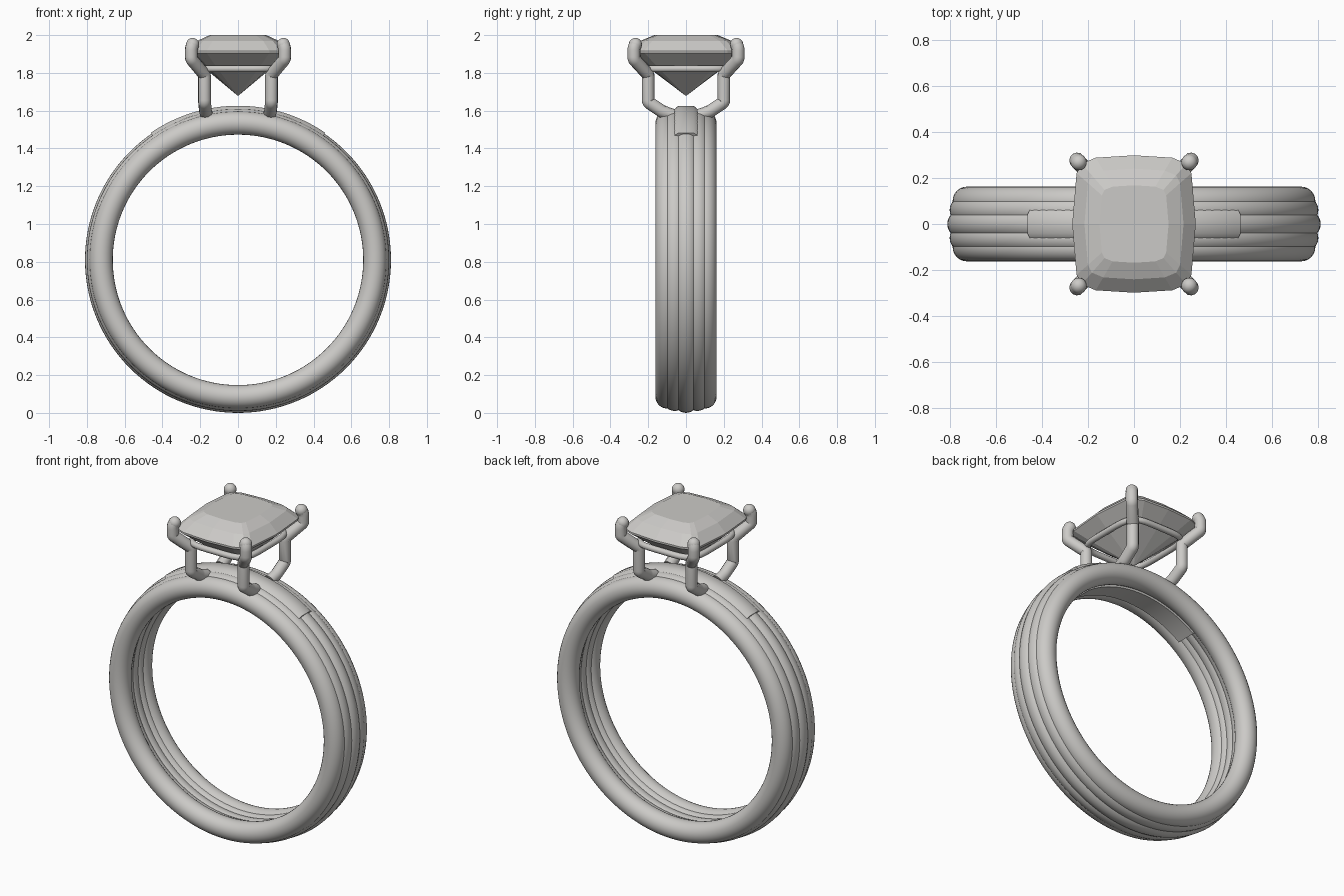
import bpy, bmesh, math
from mathutils import Vector

old = bpy.data.objects.get("Cube")
if old:
    bpy.data.objects.remove(old, do_unlink=True)


def material(name, rgb, metallic=0.0):
    m = bpy.data.materials.new(name)
    m.use_nodes = True
    m.diffuse_color = (*rgb, 1)
    m.node_tree.nodes["Principled BSDF"].inputs["Base Color"].default_value = (*rgb, 1)
    return m


METAL = material("pale metal", (0.60, 0.59, 0.57))
STONE = material("grey stone", (0.60, 0.59, 0.57))
CENTRE = 0.81  # height of the band's axis


def mesh_object(name, bm, mat, smooth):
    bmesh.ops.recalc_face_normals(bm, faces=bm.faces)
    me = bpy.data.meshes.new(name)
    bm.to_mesh(me)
    bm.free()
    me.materials.append(mat)
    ob = bpy.data.objects.new(name, me)
    bpy.context.collection.objects.link(ob)
    if smooth:
        bpy.ops.object.select_all(action='DESELECT')
        ob.select_set(True)
        bpy.context.view_layer.objects.active = ob
        bpy.ops.object.shade_smooth_by_angle(angle=math.radians(40))
    return ob


def loft(bm, rings, closed=False):
    """Skin rings of points; cap the ends unless closed."""
    vs = [[bm.verts.new(p) for p in r] for r in rings]
    n = len(vs[0])
    pairs = list(zip(vs, vs[1:])) + ([(vs[-1], vs[0])] if closed else [])
    for a, b in pairs:
        for i in range(n):
            j = (i + 1) % n
            bm.faces.new((a[i], a[j], b[j], b[i]))
    if not closed:
        bm.faces.new(vs[0])
        bm.faces.new(vs[-1])


def strand(name, y, major, minor):
    bpy.ops.mesh.primitive_torus_add(
        major_radius=major, minor_radius=minor, major_segments=128,
        minor_segments=24, location=(0, y, CENTRE), rotation=(math.pi / 2, 0, 0))
    ob = bpy.context.object
    ob.name = name
    ob.data.materials.append(METAL)
    bpy.ops.object.shade_smooth_by_angle(angle=math.radians(40))


def tube(name, points, radius, cyclic=False, bend=0.04):
    """Round wire along a path with softened corners and domed ends."""
    pts = [Vector(p) for p in points]
    path = [pts[0]]
    if cyclic:
        path = pts
    else:
        for a, b, c in zip(pts, pts[1:], pts[2:]):
            s = b + (a - b).normalized() * bend
            e = b + (c - b).normalized() * bend
            for k in range(6):
                t = k / 5
                path.append(s * (1 - t) ** 2 + b * 2 * t * (1 - t) + e * t * t)
        path.append(pts[-1])
    cu = bpy.data.curves.new(name, 'CURVE')
    cu.dimensions = '3D'
    cu.bevel_depth = radius
    cu.bevel_resolution = 4
    cu.use_fill_caps = True
    sp = cu.splines.new('POLY')
    sp.points.add(len(path) - 1)
    for p, q in zip(sp.points, path):
        p.co = (*q, 1)
    sp.use_cyclic_u = cyclic
    sp.use_smooth = True
    cu.materials.append(METAL)
    bpy.context.collection.objects.link(bpy.data.objects.new(name, cu))


def ball(name, at, radius):
    bpy.ops.mesh.primitive_uv_sphere_add(segments=16, ring_count=10, radius=radius, location=at)
    ob = bpy.context.object
    ob.name = name
    ob.data.materials.append(METAL)
    bpy.ops.object.shade_smooth()


# Band: five strands, rising slightly towards the middle
strand("band_middle_strand", 0, 0.748, 0.062)
for s, side in ((-1, "front"), (1, "back")):
    strand(f"band_{side}_inner_strand", s * 0.06, 0.740, 0.060)
    strand(f"band_{side}_outer_strand", s * 0.10, 0.725, 0.062)

# Plain bridge wrapped over and under the top of the band
bm = bmesh.new()
profile = [(-0.062, 0.663), (-0.062, 0.798), (-0.04, 0.816),
           (0.04, 0.816), (0.062, 0.798), (0.062, 0.663)]
rings = []
for k in range(33):
    a = math.radians(-34.5 + 69 * k / 32)
    rings.append([(r * math.sin(a), y, CENTRE + r * math.cos(a)) for y, r in profile])
loft(bm, rings)
mesh_object("bridge", bm, METAL, True)

# Four prongs
for sx, lr in ((-1, "right"), (1, "left")):
    for sy, fb in ((-1, "front"), (1, "back")):
        path = [(0.165, 0.07, 1.575), (0.172, 0.125, 1.595), (0.177, 0.2, 1.645),
                (0.177, 0.2, 1.79), (0.247, 0.276, 1.873), (0.247, 0.276, 1.93),
                (0.24, 0.268, 1.95)]
        path = [(sx * x, sy * y, z) for x, y, z in path]
        tube(f"{fb}_{lr}_prong", path, 0.034, bend=0.012)
        ball(f"{fb}_{lr}_prong_tip", path[-1], 0.035)


def cushion(w, d, z, n=48, power=5):
    """Rounded rectangle outline."""
    pts = []
    for k in range(n):
        c, s = math.cos(math.tau * k / n), math.sin(math.tau * k / n)
        f = (abs(c) ** power + abs(s) ** power) ** (-1 / power)
        pts.append((w * c * f, d * s * f, z))
    return pts


# Rail joining the prongs under the stone
tube("gallery_rail", cushion(0.2, 0.225, 1.822), 0.018, cyclic=True)


def cut_outline(w, d, z):
    """Cushion outline with bowed sides and clipped corners."""
    quarter = [(1, 0), (0.93, 0.74), (0.85, 0.88), (0.62, 0.965), (0, 1)]
    right = quarter + [(-x, y) for x, y in quarter[-2::-1]]
    return [(w * x, d * y, z) for x, y in right + [(x, -y) for x, y in right[-2:0:-1]]]


# Faceted stone: culet, pavilion, girdle, crown, table
bm = bmesh.new()
loft(bm, [cut_outline(*r) for r in (
    (0.003, 0.003, 1.68), (0.195, 0.215, 1.84), (0.268, 0.298, 1.906),
    (0.268, 0.298, 1.917), (0.215, 0.24, 1.970), (0.150, 0.168, 2.0))])
mesh_object("stone", bm, STONE, False)
